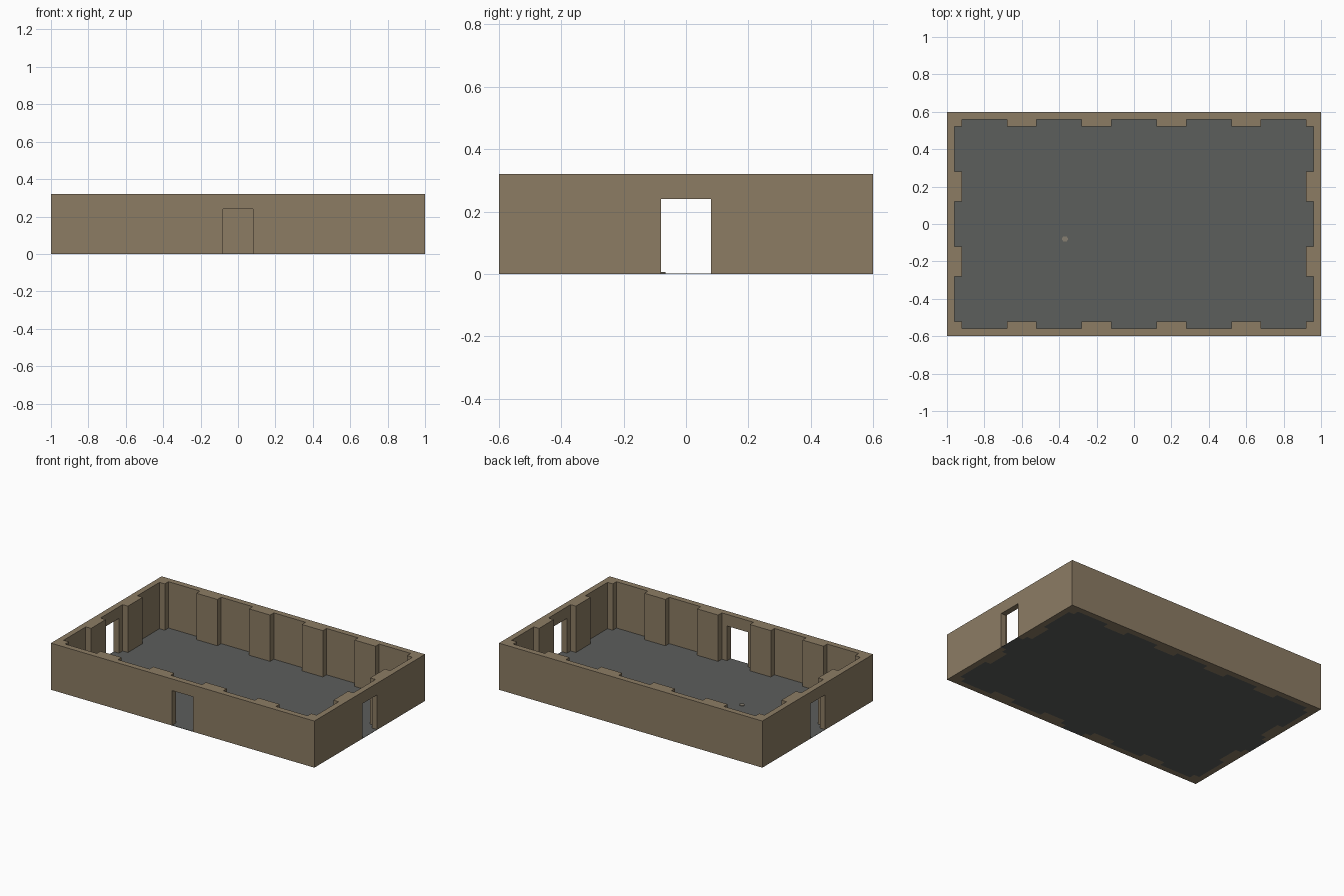
import bpy, bmesh

if "Cube" in bpy.data.objects:
    bpy.data.objects.remove(bpy.data.objects["Cube"])

HX, HY, H = 1.0, 0.6, 0.32      # outer half sizes and wall height
REC = 0.12                      # half width of a wall recess


def material(name, rgb):
    m = bpy.data.materials.new(name)
    m.diffuse_color = (*rgb, 1)
    m.use_nodes = True
    m.node_tree.nodes["Principled BSDF"].inputs["Base Color"].default_value = m.diffuse_color
    return m


def prism(name, pts, z0, z1, mat):
    """Extrude a flat outline from z0 to z1."""
    bm = bmesh.new()
    face = bm.faces.new([bm.verts.new((x, y, z0)) for x, y in pts])
    ext = bmesh.ops.extrude_face_region(bm, geom=[face])
    top = [v for v in ext["geom"] if isinstance(v, bmesh.types.BMVert)]
    bmesh.ops.translate(bm, verts=top, vec=(0, 0, z1 - z0))
    bmesh.ops.recalc_face_normals(bm, faces=bm.faces)
    me = bpy.data.meshes.new(name)
    bm.to_mesh(me)
    bm.free()
    me.materials.append(mat)
    ob = bpy.data.objects.new(name, me)
    bpy.context.collection.objects.link(ob)
    return ob


def rect(x0, x1, y0, y1):
    return [(x0, y0), (x1, y0), (x1, y1), (x0, y1)]


def cut(target, cutter):
    cutter.hide_render = True
    mod = target.modifiers.new("cut", "BOOLEAN")
    mod.operation = "DIFFERENCE"
    mod.solver = "EXACT"
    mod.object = cutter
    bpy.context.view_layer.objects.active = target
    bpy.ops.object.modifier_apply(modifier=mod.name)
    bpy.data.objects.remove(cutter)


stone = material("tan stone", (0.262, 0.202, 0.127))
slate = material("grey floor", (0.107, 0.112, 0.107))
pale = material("pale pebble", (0.24, 0.21, 0.165))

# Inner outline: recesses between pilasters, front and right, then mirrored
half = []
for i in range(5):
    t = -0.8 + 0.4 * i
    half += [(t - REC, -0.52), (t - REC, -0.56), (t + REC, -0.56), (t + REC, -0.52)]
half.pop()                      # shared corner
for i in range(3):
    t = -0.4 + 0.4 * i
    half += [(0.92, t - REC), (0.96, t - REC), (0.96, t + REC), (0.92, t + REC)]
half.pop()
inner = half + [(-x, -y) for x, y in half]

# Walls with the room hollowed out
walls = prism("walls", rect(-HX, HX, -HY, HY), 0, H, stone)
cut(walls, prism("room_cutter", inner, -0.1, H + 0.1, stone))

# Doorways in the front, left and right walls, each with a thin sill
doors = {
    "front": ((-0.08, 0.08, -0.65, -0.54), (-0.08, 0.08, -0.6, -0.56)),
    "left": ((-1.05, -0.94, -0.08, 0.08), (-1.0, -0.96, -0.08, 0.08)),
    "right": ((0.94, 1.05, -0.08, 0.08), (0.96, 1.0, -0.08, 0.08)),
}
for side, (hole, sill) in doors.items():
    cut(walls, prism("door_cutter", rect(*hole), -0.1, 0.24, stone))
    prism(side + "_sill", rect(*sill), 0, 0.002, slate)

# Floor
prism("floor", inner, 0, 0.002, slate)

# Small flat pebble on the floor
pebble = [(-0.387, -0.08), (-0.378, -0.094), (-0.36, -0.094),
          (-0.351, -0.08), (-0.36, -0.066), (-0.378, -0.066)]
prism("pebble", pebble, 0.002, 0.006, pale)
